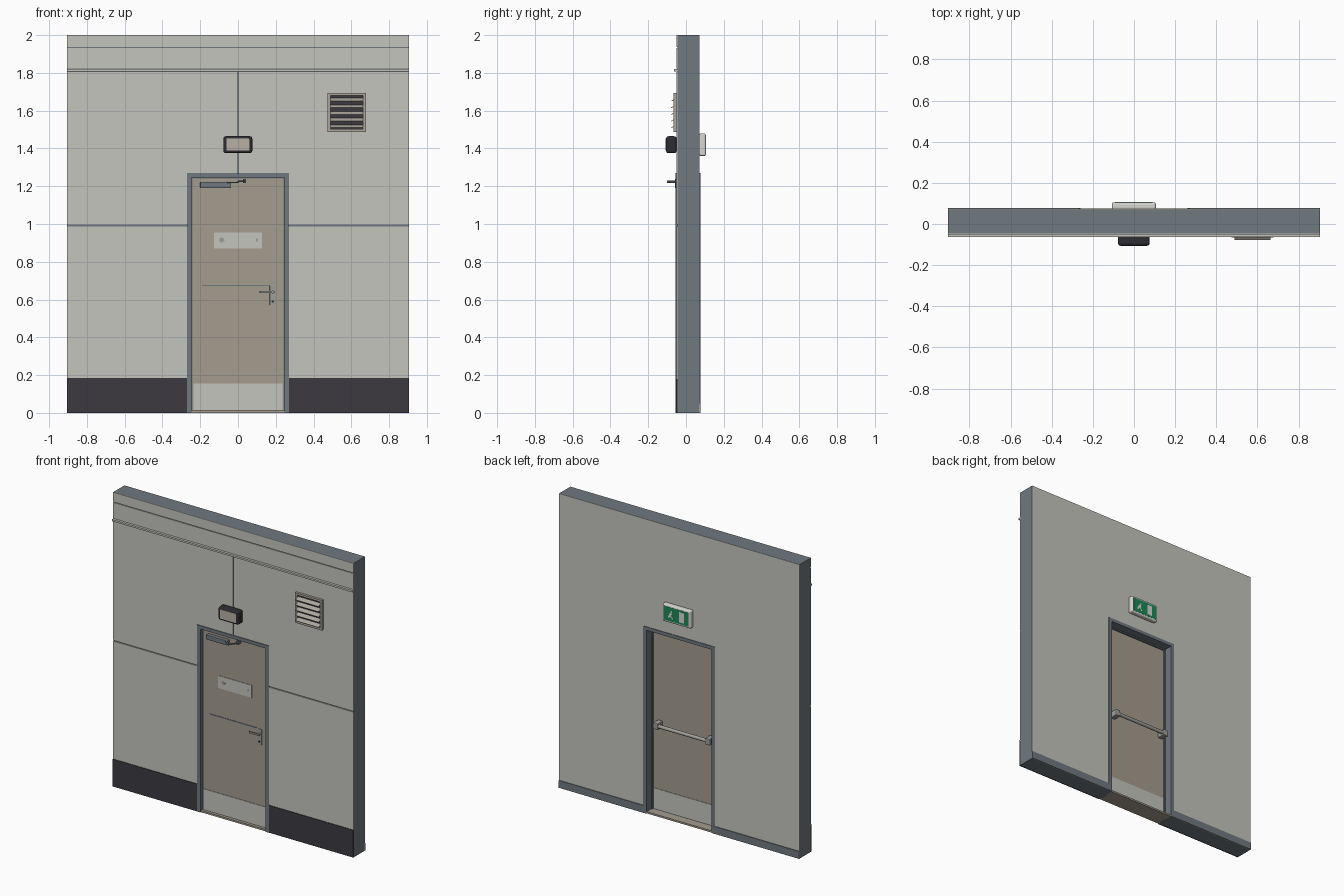
import bpy, bmesh, math
from mathutils import Vector

if "Cube" in bpy.data.objects:
    bpy.data.objects.remove(bpy.data.objects["Cube"])


def material(name, r, g, b):
    m = bpy.data.materials.new(name)
    lin = [c / 12.92 if c <= 0.04045 else ((c + 0.055) / 1.055) ** 2.4 for c in (r, g, b)]
    m.diffuse_color = (*lin, 1)
    m.use_nodes = True
    m.node_tree.nodes["Principled BSDF"].inputs["Base Color"].default_value = m.diffuse_color
    return m


PANEL = material("light_grey_panel", 0.77, 0.77, 0.745)
STEEL = material("blue_grey_steel", 0.44, 0.475, 0.50)
DOOR = material("taupe_door", 0.645, 0.61, 0.56)
PLINTH = material("dark_plinth", 0.235, 0.225, 0.25)
BLACK = material("black_housing", 0.18, 0.18, 0.20)
METAL = material("brushed_metal", 0.62, 0.62, 0.60)
VENT = material("warm_grey_vent", 0.67, 0.65, 0.61)
LENS = material("lamp_lens", 0.72, 0.69, 0.64)
WHITE = material("sign_white", 0.84, 0.84, 0.82)
GREEN = material("sign_green", 0.11, 0.53, 0.33)


def finish(name, bm, mat, bevel=0, segments=2):
    bmesh.ops.recalc_face_normals(bm, faces=bm.faces)
    me = bpy.data.meshes.new(name)
    bm.to_mesh(me)
    bm.free()
    me.materials.append(mat)
    ob = bpy.data.objects.new(name, me)
    bpy.context.collection.objects.link(ob)
    if bevel:
        mod = ob.modifiers.new("bevel", "BEVEL")
        mod.width, mod.segments = bevel, segments
    return ob


def prism(name, pts, y0, y1, mat, bevel=0, segments=2):
    """Extrude an x-z outline from y0 to y1."""
    bm = bmesh.new()
    face = bm.faces.new([bm.verts.new((x, y0, z)) for x, z in pts])
    new = bmesh.ops.extrude_face_region(bm, geom=[face])["geom"]
    bmesh.ops.translate(bm, vec=(0, y1 - y0, 0),
                        verts=[v for v in new if isinstance(v, bmesh.types.BMVert)])
    return finish(name, bm, mat, bevel, segments)


def box(name, x0, x1, y0, y1, z0, z1, mat, bevel=0, segments=2):
    return prism(name, [(x0, z0), (x1, z0), (x1, z1), (x0, z1)], y0, y1, mat, bevel, segments)


def rod(name, a, b, r, mat, sides=16):
    a, b = Vector(a), Vector(b)
    bm = bmesh.new()
    bmesh.ops.create_cone(bm, cap_ends=True, segments=sides, radius1=r, radius2=r, depth=(b - a).length)
    bm.transform((b - a).to_track_quat("Z", "Y").to_matrix().to_4x4())
    bmesh.ops.translate(bm, vec=(a + b) / 2, verts=bm.verts)
    ob = finish(name, bm, mat)
    for p in ob.data.polygons:
        p.use_smooth = len(p.vertices) == 4
    return ob


def arch(w, h, inner_w, inner_h):
    return [(-w, 0), (-w, h), (w, h), (w, 0), (inner_w, 0), (inner_w, inner_h), (-inner_w, inner_h), (-inner_w, 0)]


W = 0.905
# wall core with door opening, and its inner face sheet
prism("wall_core", arch(W, 2, 0.25, 1.25), -0.045, 0.069, STEEL)
prism("inner_wall_face", arch(W, 2, 0.26, 1.26), 0.069, 0.072, PANEL)

# outer cladding and skirting, mirrored left and right
for s, side in ((-1, "left"), (1, "right")):
    lo, hi = sorted((s * 0.26, s * W))
    box(side + "_lower_panel", lo, hi, -0.05, -0.045, 0.18, 0.988, PANEL)
    prism(side + "_upper_panel", [(s * x, z) for x, z in
          ((0.26, 0.997), (W, 0.997), (W, 1.806), (0.004, 1.806), (0.004, 1.26), (0.26, 1.26))],
          -0.05, -0.045, PANEL)
    box(side + "_plinth", lo, hi, -0.054, -0.045, 0, 0.186, PLINTH)
    box(side + "_skirting", lo, hi, 0.072, 0.077, 0, 0.05, STEEL)

# parapet bands and drip moulding
box("parapet_lower_band", -W, W, -0.05, -0.045, 1.822, 1.931, PANEL)
box("parapet_upper_band", -W, W, -0.05, -0.045, 1.938, 2.0, PANEL)
box("drip_moulding", -W, W, -0.063, -0.045, 1.808, 1.82, PANEL)

# door frame, stop, threshold and leaf
prism("door_frame", arch(0.27, 1.27, 0.245, 1.247), -0.055, 0.076, STEEL)
prism("door_stop", arch(0.246, 1.248, 0.237, 1.239), -0.028, 0.02, STEEL)
box("threshold", -0.245, 0.245, -0.05, 0.072, 0, 0.012, DOOR)
box("door_leaf", -0.24, 0.24, -0.03, 0.01, 0.012, 1.242, DOOR)
box("front_kick_plate", -0.235, 0.235, -0.033, -0.03, 0.014, 0.155, PANEL)
box("back_kick_plate", -0.235, 0.235, 0.01, 0.013, 0.014, 0.155, PANEL)
box("door_groove_strip", -0.19, 0.165, -0.032, -0.03, 0.671, 0.678, STEEL)

# blank notice plate with simple marks
box("notice_plate", -0.128, 0.126, -0.033, -0.03, 0.87, 0.955, PANEL)
rod("notice_dot", (-0.086, -0.034, 0.915), (-0.086, -0.032, 0.915), 0.014, METAL)
box("notice_mark", 0.095, 0.105, -0.034, -0.032, 0.908, 0.924, METAL)

# lever handle and lock
box("handle_plate", 0.168, 0.202, -0.035, -0.03, 0.57, 0.675, METAL, 0.002)
rod("handle_spindle", (0.185, -0.03, 0.64), (0.185, -0.046, 0.64), 0.008, METAL)
box("handle_lever", 0.115, 0.194, -0.05, -0.042, 0.634, 0.646, METAL, 0.003)
rod("lock_cylinder", (0.184, -0.03, 0.59), (0.184, -0.038, 0.59), 0.006, BLACK)

# door closer
box("closer_body", -0.2, -0.04, -0.058, -0.03, 1.19, 1.222, STEEL, 0.003)
pivots = [(-0.06, -0.05), (0.0, -0.098), (0.036, -0.052)]
for i in range(2):
    (x0, y0), (x1, y1) = pivots[i], pivots[i + 1]
    arm = box("closer_arm_%d" % (i + 1), 0, math.hypot(x1 - x0, y1 - y0), -0.005, 0.005, 0, 0.006, STEEL)
    arm.location = (x0, y0, 1.217 + 0.006 * i)
    arm.rotation_euler.z = math.atan2(y1 - y0, x1 - x0)
box("closer_bracket", 0.026, 0.042, -0.058, -0.028, 1.218, 1.238, STEEL)

# panic bar on the inner side
rod("panic_bar", (-0.21, 0.052, 0.605), (0.19, 0.052, 0.605), 0.012, METAL)
for name, x in (("left", 0.185), ("right", -0.208)):
    box("panic_bar_%s_mount" % name, x - 0.018, x + 0.018, 0.01, 0.066, 0.583, 0.627, METAL, 0.005)

# bulkhead lamp
box("lamp_housing", -0.078, 0.076, -0.106, -0.05, 1.375, 1.465, BLACK, 0.014, 3)
box("lamp_lens_plate", -0.062, 0.06, -0.108, -0.104, 1.388, 1.452, LENS, 0.0015)

# ventilation grille: frame, dark back and slanted slats
X0, X1, Z0, Z1, B = 0.475, 0.677, 1.488, 1.693, 0.014
box("vent_back", X0 + B, X1 - B, -0.054, -0.048, Z0 + B, Z1 - B, PLINTH)
for name, a in (("left", X0), ("right", X1 - B)):
    box("vent_frame_" + name, a, a + B, -0.066, -0.05, Z0, Z1, VENT)
for name, a in (("bottom", Z0), ("top", Z1 - B)):
    box("vent_frame_" + name, X0 + B, X1 - B, -0.066, -0.05, a, a + B, VENT)
pitch = (Z1 - Z0 - 2 * B) / 5
for i in range(5):
    slat = box("vent_slat_%d" % (i + 1), X0 + B, X1 - B, -0.014, 0.014, -0.0015, 0.0015, VENT)
    slat.location = (0, -0.066, Z0 + B + pitch * (i + 0.4))
    slat.rotation_euler.x = math.radians(32)

# exit sign on the inner side
box("sign_casing", -0.108, 0.106, 0.07, 0.105, 1.36, 1.48, WHITE, 0.01, 3)
box("sign_face", -0.093, 0.091, 0.103, 0.106, 1.373, 1.467, GREEN)
box("sign_doorway", -0.06, -0.022, 0.105, 0.107, 1.385, 1.455, WHITE)
rod("sign_figure_head", (0.035, 0.105, 1.44), (0.035, 0.107, 1.44), 0.007, WHITE)
prism("sign_figure_body", [(0.048, 1.43), (0.03, 1.43), (0.034, 1.41), (0.02, 1.392),
      (0.028, 1.388), (0.042, 1.405), (0.058, 1.393), (0.062, 1.4)], 0.105, 0.107, WHITE)
